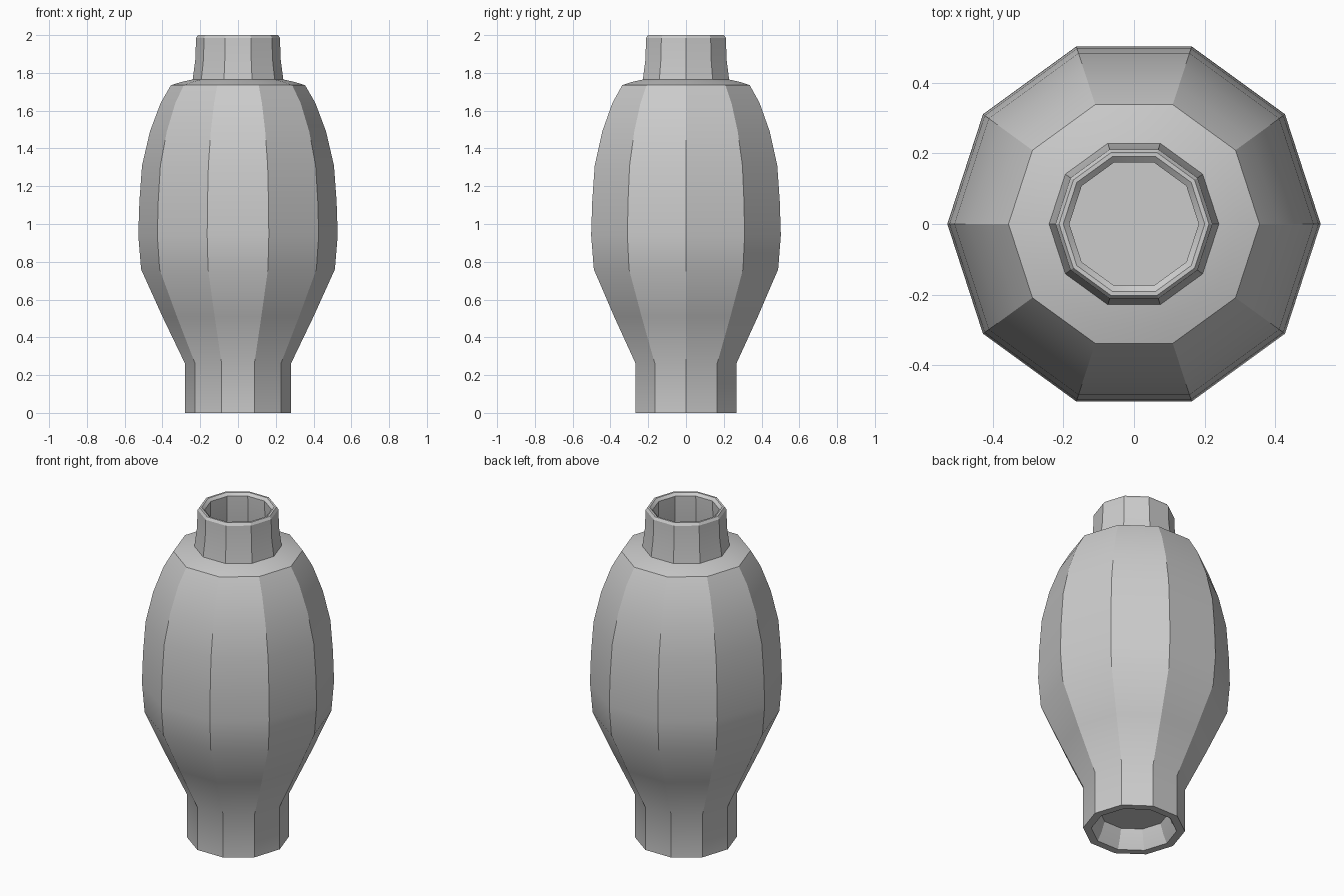
import bpy, bmesh, math

if "Cube" in bpy.data.objects:
    bpy.data.objects.remove(bpy.data.objects["Cube"])

SIDES = 10


def lathe(name, profile):
    """Revolve a closed (radius, z) profile that starts and ends on the axis."""
    bm = bmesh.new()
    rings = []
    for r, z in profile:
        rings.append([bm.verts.new((r * math.cos(a), r * math.sin(a), z))
                      for a in (2 * math.pi * i / SIDES for i in range(SIDES))])
    for lower, upper in zip(rings, rings[1:]):
        for i in range(SIDES):
            j = (i + 1) % SIDES
            bm.faces.new((lower[i], lower[j], upper[j], upper[i]))
    # flat discs: underside of the foot and floor of the inside
    bm.faces.new(rings[0][::-1])
    bm.faces.new(rings[-1])
    bmesh.ops.recalc_face_normals(bm, faces=bm.faces)
    mesh = bpy.data.meshes.new(name)
    bm.to_mesh(mesh)
    bm.free()
    obj = bpy.data.objects.new(name, mesh)
    bpy.context.collection.objects.link(obj)
    return obj


# Recessed underside and foot
foot = [(0.19, 0.11), (0.21, 0.05), (0.235, 0.0), (0.28, 0.0), (0.28, 0.26)]
# Bulging body and shoulder
body = [(0.40, 0.51), (0.513, 0.76), (0.528, 0.94), (0.522, 1.12),
        (0.508, 1.31), (0.466, 1.49), (0.41, 1.64), (0.355, 1.735),
        (0.30, 1.752), (0.24, 1.765)]
# Neck and lip
neck = [(0.226, 1.87), (0.222, 1.985), (0.212, 2.0), (0.20, 2.0), (0.183, 1.985)]
# Hollow inside, following the outer wall
inside = [(0.185, 1.87), (0.20, 1.74), (0.325, 1.70), (0.43, 1.48),
          (0.47, 1.30), (0.49, 0.94), (0.475, 0.77), (0.36, 0.51), (0.24, 0.27)]

vase = lathe("vase", foot + body + neck + inside)

bpy.context.view_layer.objects.active = vase
vase.select_set(True)
bpy.ops.object.shade_smooth_by_angle(angle=math.radians(30))
